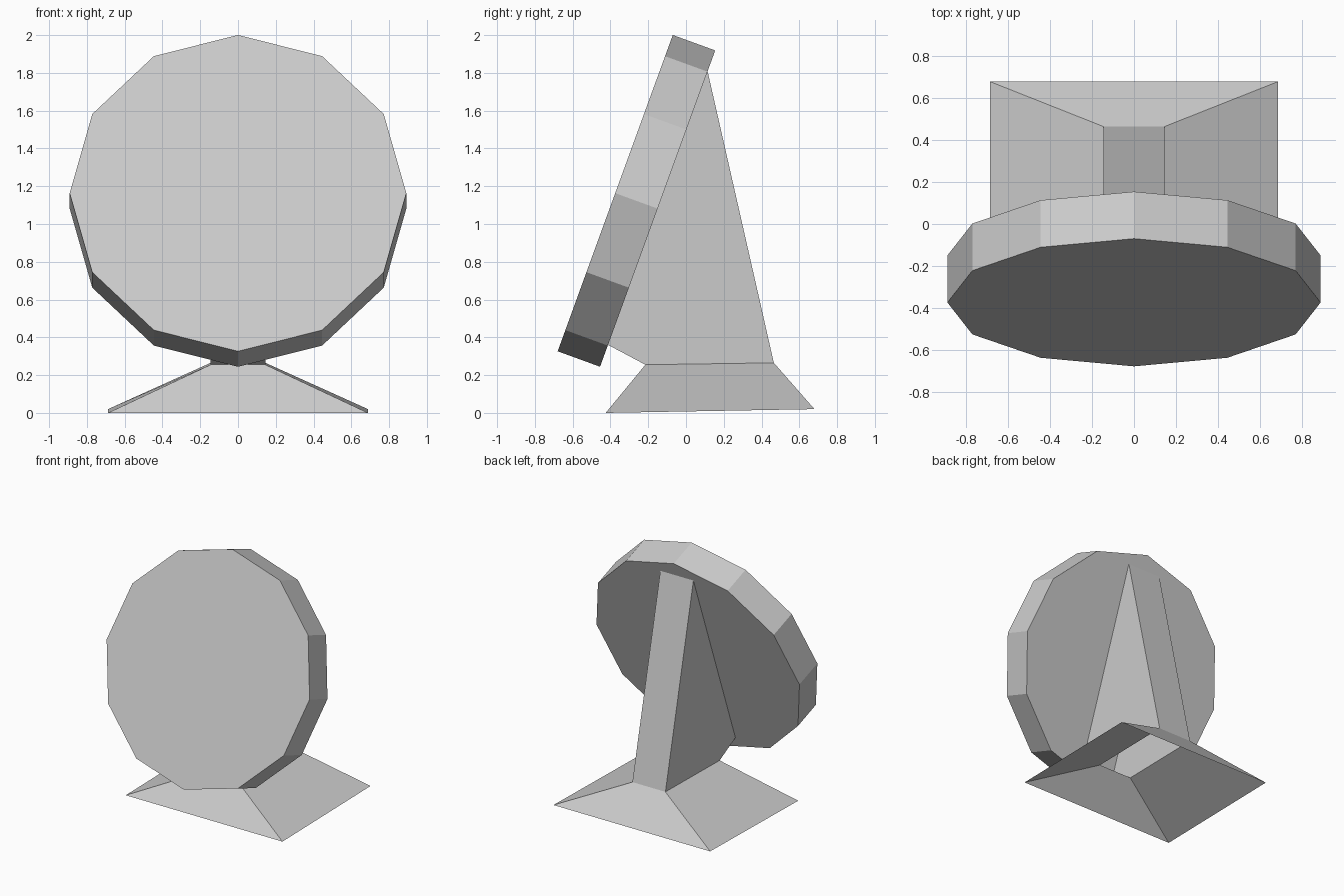
import bpy
import bmesh
import math

cube = bpy.data.objects.get("Cube")
if cube:
    bpy.data.objects.remove(cube, do_unlink=True)

# One plain grey for every part
grey = bpy.data.materials.new("light_grey")
grey.use_nodes = True
colour = (0.6, 0.6, 0.6, 1)
grey.diffuse_color = colour
grey.node_tree.nodes["Principled BSDF"].inputs["Base Color"].default_value = colour


def add_part(name, bm):
    """Turn a bmesh into a flat-shaded grey object."""
    bmesh.ops.recalc_face_normals(bm, faces=bm.faces)
    mesh = bpy.data.meshes.new(name)
    bm.to_mesh(mesh)
    bm.free()
    mesh.materials.append(grey)
    obj = bpy.data.objects.new(name, mesh)
    bpy.context.collection.objects.link(obj)
    return obj


def loft(name, sections):
    """Open four-sided shell; each section is half width, front (y, z), back (y, z)."""
    bm = bmesh.new()
    rings = []
    for half, front, back in sections:
        corners = [(-half, *front), (half, *front), (half, *back), (-half, *back)]
        rings.append([bm.verts.new(c) for c in corners])
    for low, high in zip(rings, rings[1:]):
        for i in range(4):
            j = (i + 1) % 4
            bm.faces.new((low[i], low[j], high[j], high[i]))
    return add_part(name, bm)


# Tilted twelve-sided disc
bm = bmesh.new()
bmesh.ops.create_cone(bm, cap_ends=True, segments=12,
                      radius1=0.891, radius2=0.891, depth=0.239)
disc = add_part("disc", bm)
# Put a corner at the top whatever the starting angle of the primitive
disc.rotation_euler = (math.radians(70), 0, 0)
disc.location = (0, -0.2625, 1.1225)

# Hollow foot, neck and wedge-shaped support that meets the back of the disc
neck = (0.145, (-0.215, 0.255), (0.465, 0.265))
foot = (0.688, (-0.425, 0.0), (0.68, 0.02))
joint = (0.145, (-0.413, 0.36), (0.114, 1.81))
loft("hollow_stand", [foot, neck, joint])
